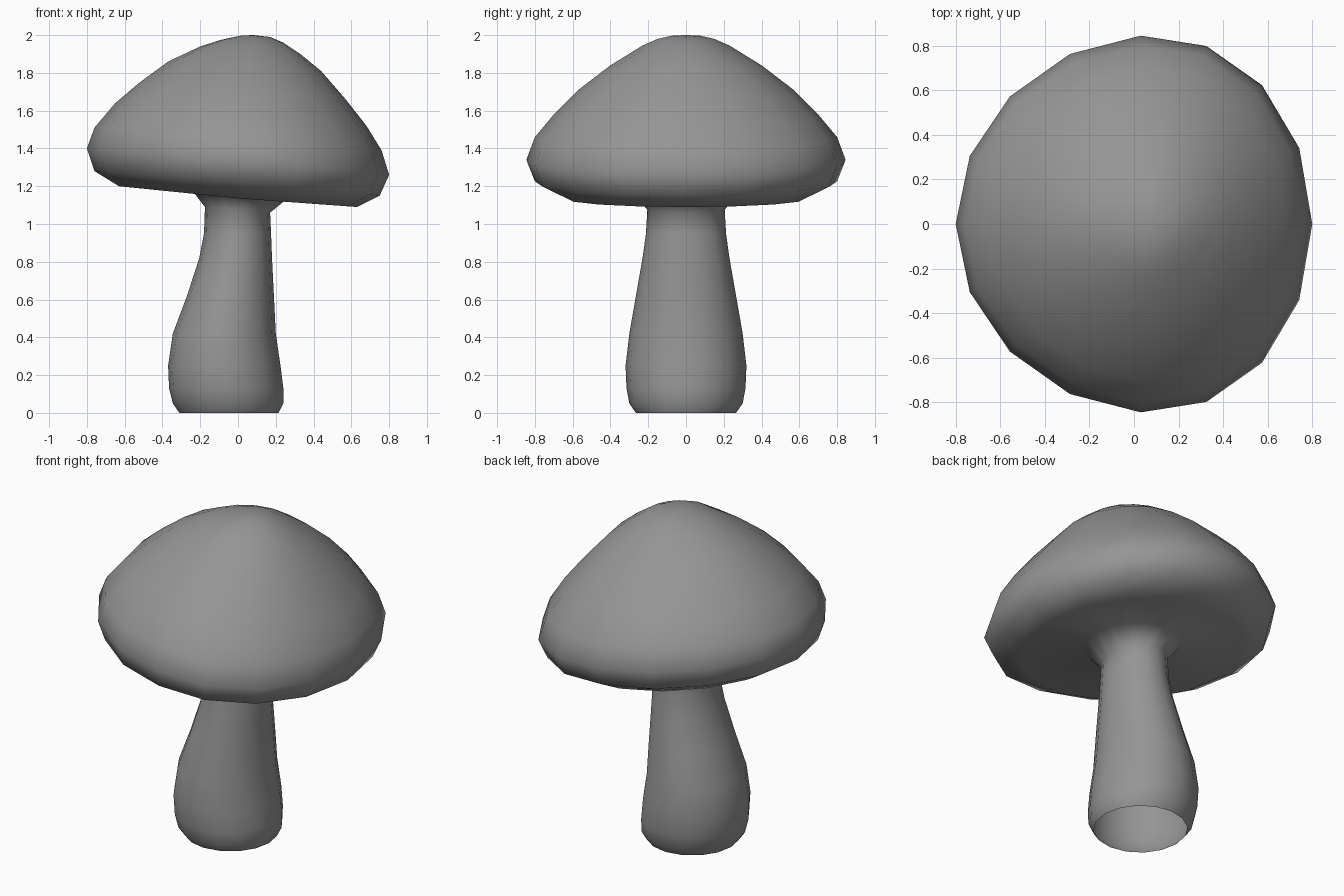
import bpy
import bmesh
from math import cos, sin, tau

SIDES = 16

default_cube = bpy.data.objects.get("Cube")
if default_cube:
    bpy.data.objects.remove(default_cube, do_unlink=True)


def make_material(name, value):
    """One flat grey colour, for viewport and render alike."""
    material = bpy.data.materials.new(name)
    material.use_nodes = True
    colour = (value, value, value, 1)
    material.diffuse_color = colour
    material.node_tree.nodes["Principled BSDF"].inputs["Base Color"].default_value = colour
    return material


def add_ring(bm, left, middle, right, half_depth, egg=0.0):
    """Tilted loop through a left, middle and right point, each given as (x, z)."""
    ring = []
    for i in range(SIDES):
        c, s = cos(tau * i / SIDES), sin(tau * i / SIDES)
        end = right if c > 0 else left
        x = middle[0] + (end[0] - middle[0]) * abs(c)
        z = middle[1] + (end[1] - middle[1]) * abs(c)
        y = half_depth * s * (1 + egg * c)
        ring.append(bm.verts.new((x, y, z)))
    return ring


def bridge(bm, lower, upper):
    """Band of quads between two neighbouring loops."""
    for i in range(SIDES):
        j = (i + 1) % SIDES
        bm.faces.new((lower[i], lower[j], upper[j], upper[i]))


# Stem loops: height, left x, right x, half depth
stem_profile = [
    (0, -.31, .215, .265),
    (.05, -.345, .24, .3),
    (.13, -.365, .24, .315),
    (.25, -.37, .225, .32),
    (.42, -.345, .2, .3),
    (.62, -.27, .19, .265),
    (.82, -.205, .18, .23),
    (.95, -.18, .175, .212),
]

# Cap loops: left point, middle point, right point, half depth
cap_profile = [
    ((-.175, 1.09), (0, 1.075), (.17, 1.06), .205),    # neck
    ((-.26, 1.2), (.01, 1.17), (.28, 1.15), .28),      # flare under the cap
    ((-.63, 1.2), (.01, 1.135), (.63, 1.09), .63),     # lower edge
    ((-.76, 1.28), (.02, 1.225), (.75, 1.15), .8),
    ((-.8, 1.4), (.03, 1.34), (.8, 1.26), .845),       # widest loop
    ((-.76, 1.51), (.03, 1.46), (.76, 1.39), .8),
    ((-.65, 1.64), (.04, 1.58), (.68, 1.52), .7),
    ((-.52, 1.75), (.05, 1.71), (.57, 1.66), .57),
    ((-.37, 1.86), (.06, 1.84), (.44, 1.81), .4),
    ((-.2, 1.94), (.08, 1.945), (.33, 1.9), .23),
    ((-.09, 1.975), (.08, 1.98), (.24, 1.96), .15),
    ((.02, 1.998), (.08, 1.998), (.17, 1.99), .07),
]

bm = bmesh.new()

# Stem, open at the foot
rings = [add_ring(bm, (left, z), ((left + right) / 2, z), (right, z), depth)
         for z, left, right, depth in stem_profile]

# Neck and tilted cap, slightly egg shaped
for left, middle, right, depth in cap_profile:
    egg = .06 if depth > .3 else 0
    rings.append(add_ring(bm, left, middle, right, depth, egg))

for lower, upper in zip(rings, rings[1:]):
    bridge(bm, lower, upper)

# Crown of the cap
apex = bm.verts.new((.08, 0, 2))
for i in range(SIDES):
    bm.faces.new((rings[-1][i], rings[-1][(i + 1) % SIDES], apex))

for face in bm.faces:
    face.smooth = True

# Stem and cap form one continuous skin
mesh = bpy.data.meshes.new("mushroom")
bm.to_mesh(mesh)
bm.free()
mesh.materials.append(make_material("plain grey", .3))
mushroom = bpy.data.objects.new("mushroom", mesh)
bpy.context.collection.objects.link(mushroom)
